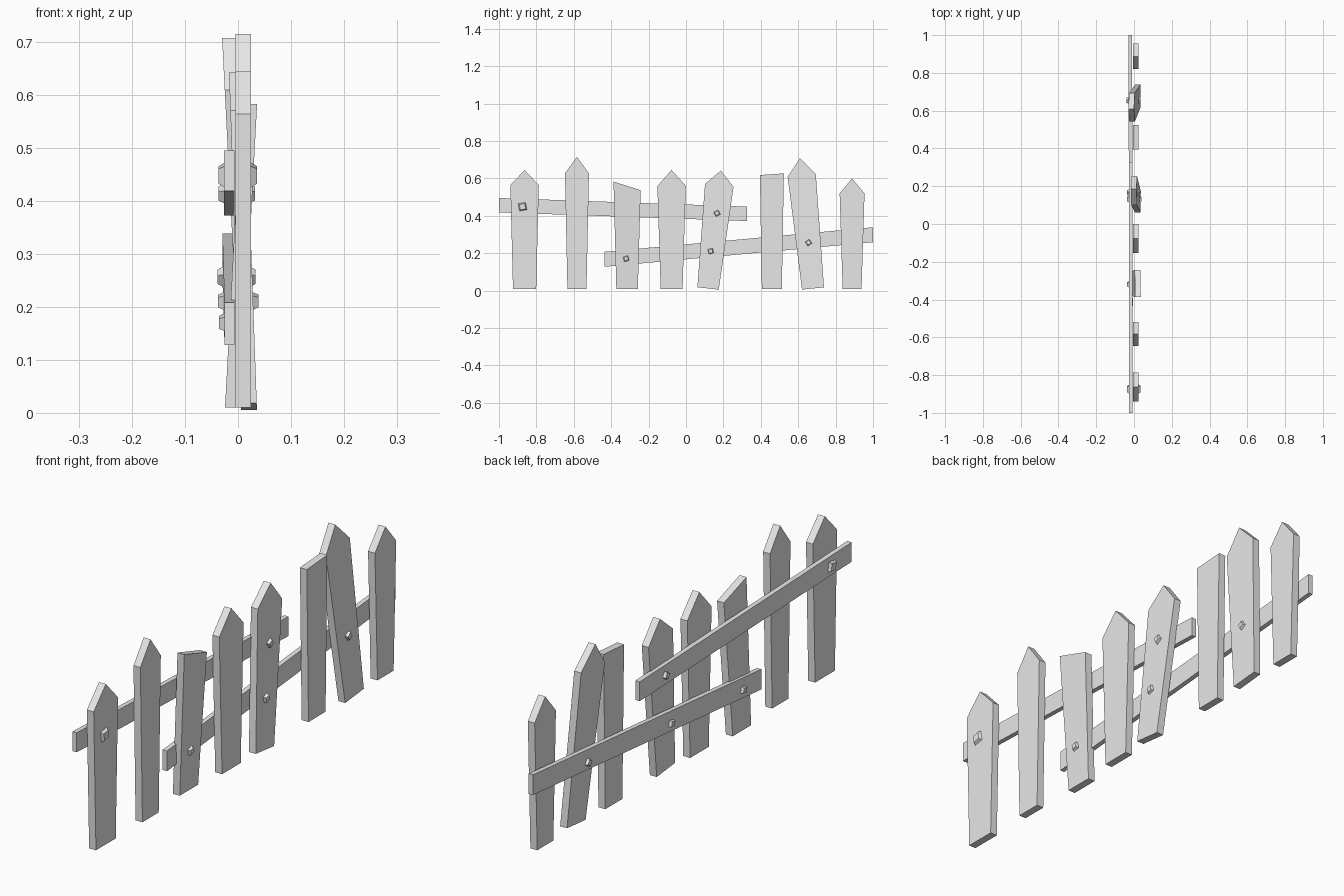
import bpy, bmesh
from math import radians, sin, cos, pi
from mathutils import Matrix, Vector

default_cube = bpy.data.objects.get("Cube")
if default_cube:
    bpy.data.objects.remove(default_cube, do_unlink=True)

grey = bpy.data.materials.new("plain grey")
grey.use_nodes = True
grey.diffuse_color = (0.8, 0.8, 0.8, 1)
grey.node_tree.nodes["Principled BSDF"].inputs["Base Color"].default_value = grey.diffuse_color

PICKET_THICKNESS = 0.03
RAIL_THICKNESS = 0.019
HEAD_HEIGHT = 0.0105


def finish(bm, name):
    bmesh.ops.recalc_face_normals(bm, faces=bm.faces)
    mesh = bpy.data.meshes.new(name)
    bm.to_mesh(mesh)
    bm.free()
    mesh.materials.append(grey)
    obj = bpy.data.objects.new(name, mesh)
    bpy.context.collection.objects.link(obj)
    return obj


def slab(name, outline, centre, thickness):
    """Board with a (y, z) outline whose middle plane is x = centre(y, z)."""
    bm = bmesh.new()
    back = [bm.verts.new((centre(y, z) - thickness / 2, y, z)) for y, z in outline]
    face = bm.faces.new(back)
    grown = bmesh.ops.extrude_face_region(bm, geom=[face])["geom"]
    new_verts = [v for v in grown if isinstance(v, bmesh.types.BMVert)]
    bmesh.ops.translate(bm, verts=new_verts, vec=(thickness, 0, 0))
    return finish(bm, name)


def picket(name, y, foot, head, left, right, tip=None, roll=0, lean=(0.01, 0.01), base=0.01):
    """Tapered board; left and right are shoulder heights, tip is the point."""
    outline = [(-foot / 2, 0), (foot / 2, 0), (head / 2, right)]
    if tip:
        outline.append((0, tip))
    outline.append((-head / 2, left))
    c, s = cos(radians(roll)), sin(radians(roll))
    turned = [(y + u * c + v * s, base + v * c - u * s) for u, v in outline]
    height = max(z for _, z in turned)

    def centre(_, z):
        return lean[0] + (lean[1] - lean[0]) * z / height

    slab(name, turned, centre, PICKET_THICKNESS)
    return centre


def rail(name, start, end, width):
    """Board between two (x, y, z) end centres with upright ends."""
    a, b = Vector(start), Vector(end)
    h = width / 2
    outline = [(a.y, a.z - h), (b.y, b.z - h), (b.y, b.z + h), (a.y, a.z + h)]

    def centre(y, z):
        return a.lerp(b, (y - a.y) / (b.y - a.y)).x

    slab(name, outline, centre, RAIL_THICKNESS)
    return centre


def bolt_head(name, x, y, z, side, size, turn):
    """Square tapered head pointing along side * x."""
    bm = bmesh.new()
    radius = size / 2 ** 0.5
    bmesh.ops.create_cone(bm, cap_ends=True, segments=4, radius1=radius,
                          radius2=radius * 0.72, depth=HEAD_HEIGHT)
    spin = Matrix.Rotation(pi / 4 + side * radians(turn), 4, "Z")
    aim = Matrix.Rotation(side * pi / 2, 4, "Y")
    place = Matrix.Translation((x + side * HEAD_HEIGHT / 2, y, z))
    bm.transform(place @ aim @ spin)
    finish(bm, name)


# Pickets, from the front end to the back end
first = picket("picket_1", -0.863, 0.124, 0.152, 0.554, 0.554, 0.635)
picket("picket_2", -0.583, 0.102, 0.128, 0.618, 0.618, 0.705)
third = picket("broken_picket_3", -0.315, 0.115, 0.145, 0.573, 0.527, lean=(-0.01, 0.021))
picket("picket_4", -0.077, 0.117, 0.152, 0.55, 0.55, 0.635)
fifth = picket("tilted_picket_5", 0.118, 0.115, 0.153, 0.554, 0.554, 0.634,
               roll=6.2, lean=(0.021, -0.002), base=0.012)
picket("broken_picket_6", 0.459, 0.107, 0.128, 0.608, 0.617)
seventh = picket("tilted_picket_7", 0.679, 0.118, 0.151, 0.608, 0.608, 0.699,
                 roll=-5.7, lean=(0.021, -0.015), base=0.012)
picket("picket_8", 0.888, 0.101, 0.133, 0.51, 0.51, 0.59)

# Rails behind the pickets
upper = rail("upper_rail", (-0.0165, -1, 0.457), (-0.0165, 0.327, 0.411), 0.077)
lower = rail("lower_rail", (-0.016, -0.435, 0.168), (-0.02, 1, 0.299), 0.08)

# Bolt heads on both faces of each joint
joints = [(first, upper, -0.874, 0.449, 0.04, 10),
          (fifth, upper, 0.166, 0.414, 0.027, 30),
          (third, lower, -0.32, 0.171, 0.027, 15),
          (fifth, lower, 0.132, 0.211, 0.027, 15),
          (seventh, lower, 0.655, 0.257, 0.027, 35)]
for i, (board, beam, y, z, size, turn) in enumerate(joints, 1):
    bolt_head(f"front_bolt_{i}", board(y, z) + PICKET_THICKNESS / 2, y, z, 1, size, turn)
    bolt_head(f"back_bolt_{i}", beam(y, z) - RAIL_THICKNESS / 2, y, z, -1, size, turn)
